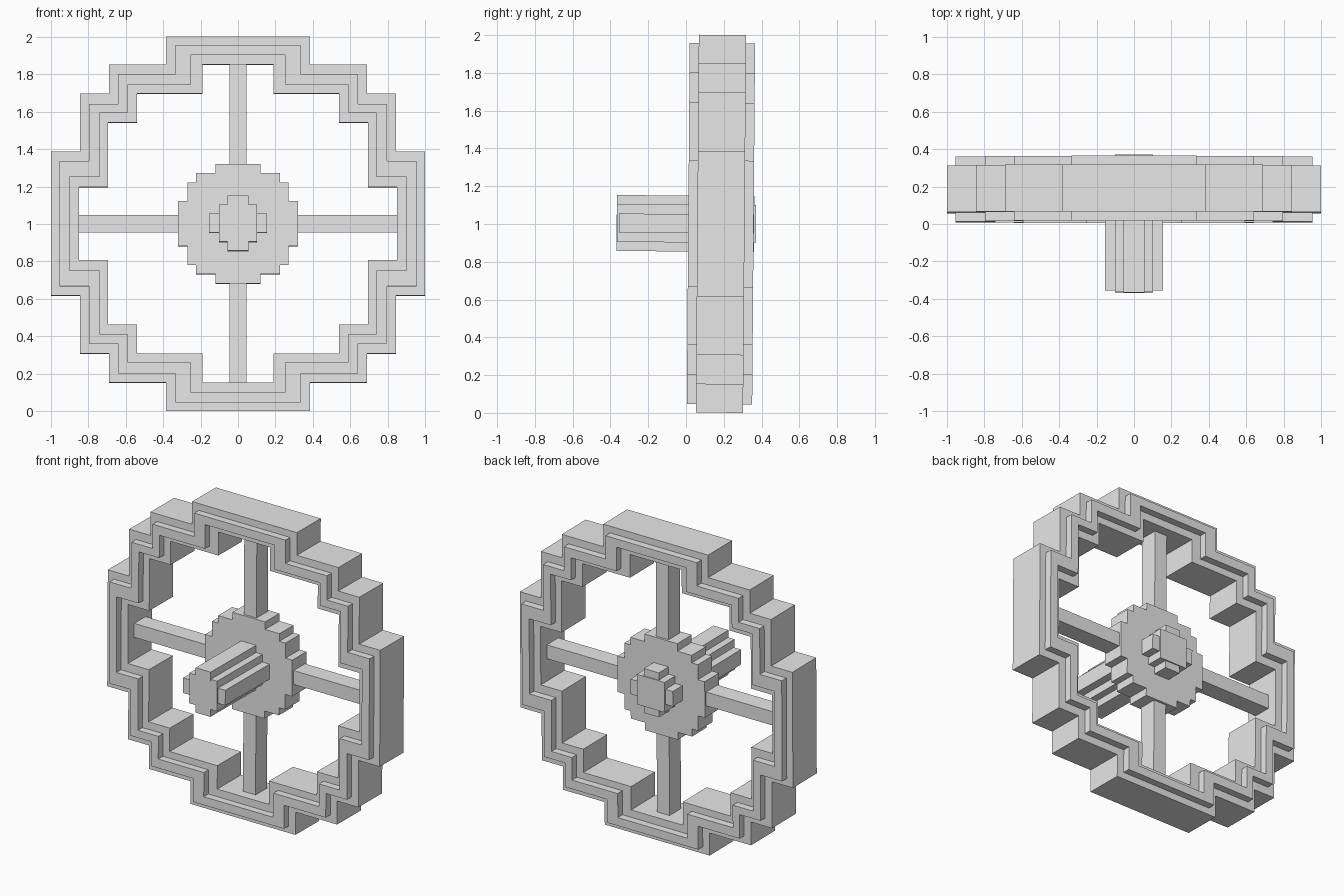
import bpy
import bmesh
from mathutils import Matrix, Vector

cube = bpy.data.objects.get("Cube")
if cube:
    bpy.data.objects.remove(cube, do_unlink=True)

GREY = (0.8, 0.8, 0.8, 1.0)
grey = bpy.data.materials.new("plain_grey")
grey.use_nodes = True
grey.diffuse_color = GREY
grey.node_tree.nodes["Principled BSDF"].inputs["Base Color"].default_value = GREY

# The whole wheel leans back very slightly about its centre
MID = 0.185
CENTRE = Vector((0, MID, 1.001))
LEAN = Matrix.Translation(CENTRE) @ Matrix.Rotation(-0.008, 4, "X")


def finish(bm, name):
    bmesh.ops.recalc_face_normals(bm, faces=bm.faces)
    bm.transform(LEAN)
    mesh = bpy.data.meshes.new(name)
    bm.to_mesh(mesh)
    bm.free()
    mesh.materials.append(grey)
    obj = bpy.data.objects.new(name, mesh)
    bpy.context.collection.objects.link(obj)
    return obj


def steps(xs, zs):
    """Full stepped outline from the corner widths and heights of one quarter."""
    quarter = []
    for i, x in enumerate(xs):
        quarter.append((x, zs[i]))
        if i + 1 < len(xs):
            quarter.append((x, zs[i + 1]))
    right = quarter + [(x, -z) for x, z in reversed(quarter)]
    return right + [(-x, z) for x, z in reversed(right)]


def stepped_ring(name, outer, inner, half):
    """Closed stepped band between two matching outlines."""
    bm = bmesh.new()
    loops = [[bm.verts.new((x, y, z)) for x, z in line]
             for line, y in ((outer, -half), (inner, -half), (inner, half), (outer, half))]
    n = len(outer)
    for a, b in zip(loops, loops[1:] + loops[:1]):
        for i in range(n):
            j = (i + 1) % n
            bm.faces.new((a[i], a[j], b[j], b[i]))
    return finish(bm, name)


def stepped_disc(name, outline, front, back):
    bm = bmesh.new()
    face = bm.faces.new([bm.verts.new((x, front - MID, z)) for x, z in outline])
    out = bmesh.ops.extrude_face_region(bm, geom=[face], use_keep_orig=True)
    moved = [v for v in out["geom"] if isinstance(v, bmesh.types.BMVert)]
    bmesh.ops.translate(bm, verts=moved, vec=(0, back - front, 0))
    return finish(bm, name)


def box(name, x, y, z):
    """Box from (low, high) spans, relative to the wheel centre in x and z."""
    bm = bmesh.new()
    bmesh.ops.create_cube(bm, size=1)
    spans = (x, (y[0] - MID, y[1] - MID), z)
    for v in bm.verts:
        v.co = [lo if c < 0 else hi for c, (lo, hi) in zip(v.co, spans)]
    return finish(bm, name)


# Rim
widths = (0.385, 0.69, 0.845, 1.0)
inner_widths = (0.19, 0.54, 0.695, 0.85)
stepped_ring("rim", steps(widths, (1.0, 0.85, 0.695, 0.385)),
             steps(inner_widths, (0.85, 0.695, 0.54, 0.195)), 0.125)

# Raised lip standing proud of the rim on both sides
stepped_ring("rim_lip",
             steps((0.335, 0.64, 0.795, 0.955), (0.955, 0.8, 0.64, 0.335)),
             steps((0.255, 0.59, 0.74, 0.9), (0.9, 0.74, 0.59, 0.25)), 0.173)

# Four spokes
w, inside, outside = 0.046, 0.3, 0.85
depth = (0.125, 0.245)
for side, span in (("left", (inside, outside)), ("right", (-outside, -inside))):
    box(side + "_spoke", span, depth, (-w, w))
for side, span in (("upper", (inside, outside)), ("lower", (-outside, -inside))):
    box(side + "_spoke", (-w, w), depth, span)

# Hub
stepped_disc("hub", steps((0.12, 0.225, 0.27, 0.32), (0.32, 0.27, 0.22, 0.12)), 0.11, 0.26)

# Axle made of three crossed bars
for name, hx, hz, front, back in (("axle_tall_bar", 0.055, 0.148, -0.367, 0.362),
                                  ("axle_core", 0.102, 0.1, -0.365, 0.37),
                                  ("axle_wide_bar", 0.155, 0.05, -0.355, 0.36)):
    box(name, (-hx, hx), (front, back), (-hz, hz))
